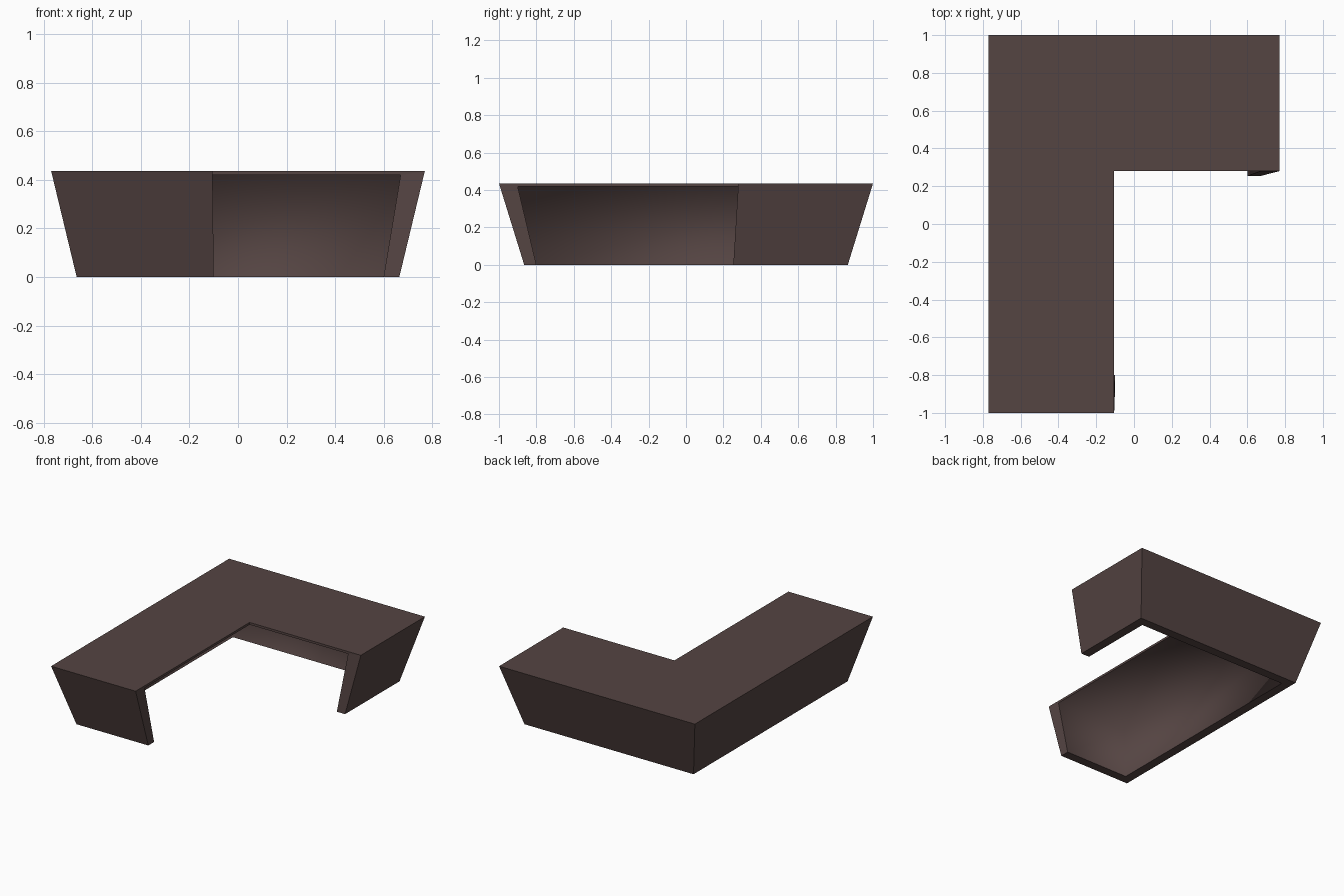
import bpy
import bmesh

cube = bpy.data.objects.get("Cube")
if cube:
    bpy.data.objects.remove(cube)


def flat_material(name, colour):
    mat = bpy.data.materials.new(name)
    mat.use_nodes = True
    mat.diffuse_color = colour
    bsdf = mat.node_tree.nodes["Principled BSDF"]
    bsdf.inputs["Base Color"].default_value = colour
    bsdf.inputs["Roughness"].default_value = 0.8
    return mat


bm = bmesh.new()


def panel_row(x_side, y_side, front_end_x, right_end_y, z):
    """Edge line of the wrap-around panel: front end, three corners, right end."""
    plan = [(front_end_x, -y_side), (-x_side, -y_side), (-x_side, y_side),
            (x_side, y_side), (x_side, right_end_y)]
    return [bm.verts.new((x, y, z)) for x, y in plan]


# Panel cross-section: leaning outer side, foot rim, leaning inner side
TOP, UNDER = 0.436, 0.42
NOOK_X, NOOK_Y = -0.105, 0.28
outer_top = panel_row(0.77, 1.0, NOOK_X, NOOK_Y, TOP)
outer_foot = panel_row(0.665, 0.865, -0.10, 0.253, 0)
inner_foot = panel_row(0.60, 0.80, -0.10, 0.253, 0)
inner_top = panel_row(0.67, 0.90, NOOK_X, NOOK_Y, UNDER)
rows = [outer_top, outer_foot, inner_foot, inner_top]

inner_faces = []
for upper, lower in zip(rows, rows[1:]):
    for i in range(len(upper) - 1):
        face = bm.faces.new((upper[i], upper[i + 1], lower[i + 1], lower[i]))
        if lower is inner_top:
            inner_faces.append(face)

# Panel ends
for end in (0, -1):
    bm.faces.new([row[end] for row in rows])

# L-shaped worktop, its underside and the thin edge around the nook
nook_top = bm.verts.new((NOOK_X, NOOK_Y, TOP))
nook_under = bm.verts.new((NOOK_X, NOOK_Y, UNDER))
bm.faces.new(outer_top + [nook_top])
inner_faces.append(bm.faces.new(inner_top + [nook_under]))
for end in (0, -1):
    bm.faces.new((outer_top[end], inner_top[end], nook_under, nook_top))

bmesh.ops.recalc_face_normals(bm, faces=bm.faces)

# Soft shading inside only, crisp everywhere else
for face in inner_faces:
    face.smooth = True
for edge in bm.edges:
    edge.smooth = all(f.smooth for f in edge.link_faces)

mesh = bpy.data.meshes.new("corner_desk")
bm.to_mesh(mesh)
bm.free()
mesh.materials.append(flat_material("dark brown wood", (0.09, 0.058, 0.055, 1)))
desk = bpy.data.objects.new("corner_desk", mesh)
bpy.context.collection.objects.link(desk)
